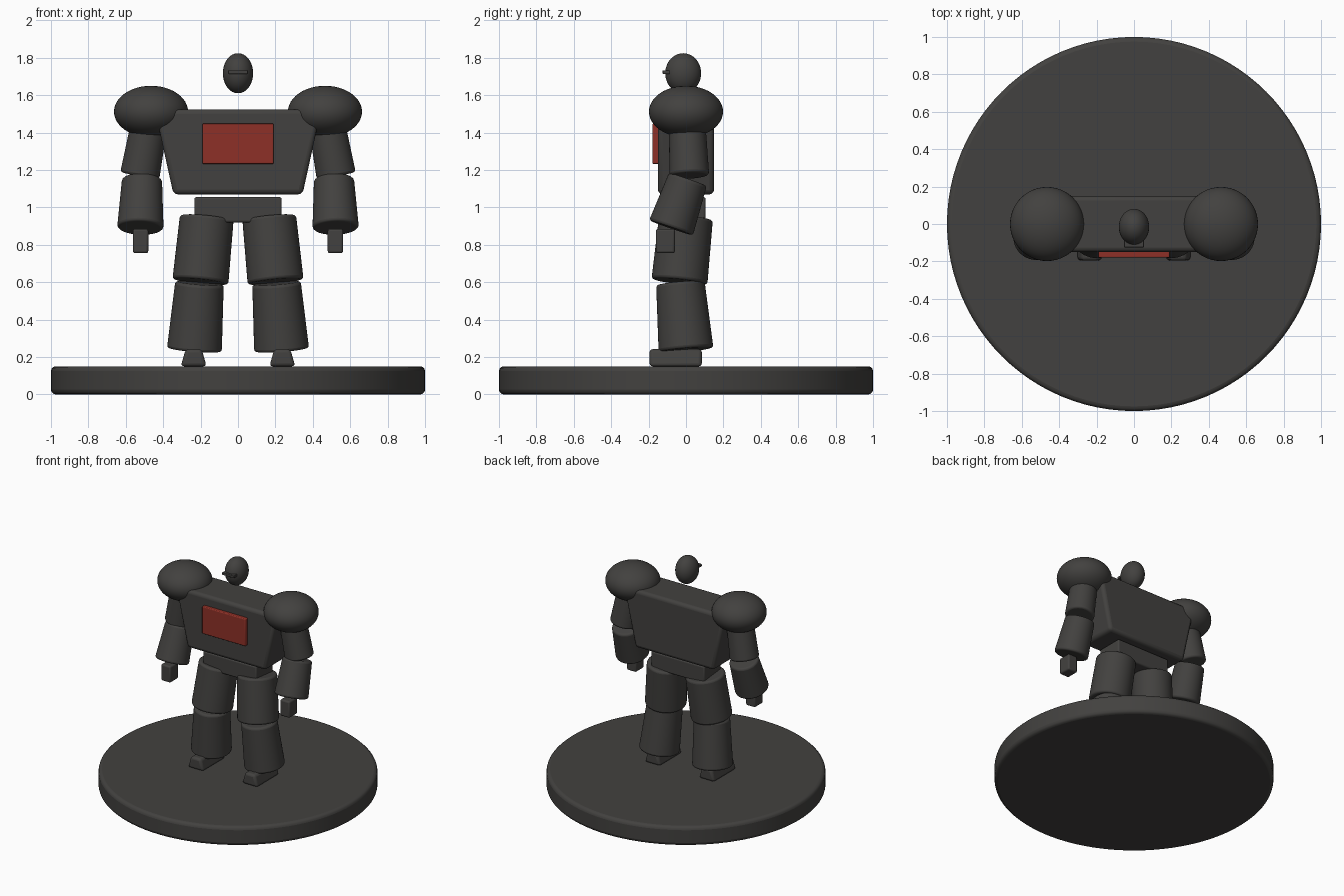
import bpy, math
from mathutils import Vector

if "Cube" in bpy.data.objects:
    bpy.data.objects.remove(bpy.data.objects["Cube"])


def material(name, color):
    m = bpy.data.materials.new(name)
    m.diffuse_color = color
    m.use_nodes = True
    m.node_tree.nodes["Principled BSDF"].inputs["Base Color"].default_value = m.diffuse_color
    return m


charcoal = material("charcoal", (0.055, 0.053, 0.05, 1))
red = material("panel_red", (0.27, 0.03, 0.02, 1))


def finish(name, mat=charcoal, bevel=0.0):
    ob = bpy.context.object
    ob.name = name
    ob.data.materials.append(mat)
    bpy.ops.object.shade_smooth_by_angle(angle=math.radians(40))
    if bevel:
        mod = ob.modifiers.new("bevel", "BEVEL")
        mod.width = bevel
        mod.segments = 3
        mod.limit_method = "ANGLE"
        mod.angle_limit = math.radians(40)
    return ob


def box(name, center, size, taper=1.0, bevel=0.015, mat=charcoal):
    """Box whose top width is the bottom width (size x) times taper."""
    bpy.ops.mesh.primitive_cube_add(size=1, location=center)
    for v in bpy.context.object.data.vertices:
        k = taper if v.co.z > 0 else 1.0
        v.co = (v.co.x * size[0] * k, v.co.y * size[1], v.co.z * size[2])
    return finish(name, mat, bevel)


def limb(name, top, bottom, r_top, r_bottom, bevel=0.015):
    """Tapered round limb running between two joint points."""
    a, b = Vector(bottom), Vector(top)
    bpy.ops.mesh.primitive_cone_add(
        vertices=48, radius1=r_bottom, radius2=r_top, depth=(b - a).length,
        location=(a + b) / 2, rotation=(b - a).to_track_quat("Z", "Y").to_euler())
    return finish(name, bevel=bevel)


def ellipsoid(name, center, radii):
    bpy.ops.mesh.primitive_uv_sphere_add(segments=48, ring_count=24, radius=1, location=center)
    for v in bpy.context.object.data.vertices:
        v.co = [c * r for c, r in zip(v.co, radii)]
    return finish(name)


# Round display base
bpy.ops.mesh.primitive_cylinder_add(vertices=96, radius=1, depth=0.15, location=(0, 0, 0.075))
finish("base", bevel=0.025)

# Torso, chest panel and pelvis
box("torso", (0, 0, 1.297), (0.69, 0.30, 0.455), taper=1.29, bevel=0.025)
box("chest_panel", (0, -0.155, 1.34), (0.38, 0.05, 0.215), bevel=0.006, mat=red)
box("pelvis", (0, 0, 0.987), (0.467, 0.21, 0.136), bevel=0.012)

# Head and visor
ellipsoid("head", (0, -0.015, 1.717), (0.081, 0.096, 0.107))
box("visor", (0, -0.105, 1.723), (0.105, 0.04, 0.02), bevel=0.004)

# Arms and legs on both sides
for side, s in (("right", -1), ("left", 1)):
    ellipsoid(side + "_shoulder", (s * 0.465, 0, 1.512), (0.198, 0.198, 0.138))
    limb(side + "_upper_arm", (s * 0.47, 0.005, 1.47), (s * 0.525, 0.018, 1.17), 0.097, 0.106)
    limb(side + "_forearm", (s * 0.513, 0.01, 1.15), (s * 0.522, -0.08, 0.89), 0.107, 0.124)
    box(side + "_hand", (s * 0.521, -0.11, 0.82), (0.083, 0.102, 0.13), bevel=0.012)
    limb(side + "_thigh", (s * 0.167, 0, 0.945), (s * 0.201, -0.035, 0.603), 0.144, 0.150)
    limb(side + "_shin", (s * 0.206, -0.03, 0.595), (s * 0.233, 0.0, 0.238), 0.130, 0.147)
    box(side + "_foot", (s * 0.237, -0.055, 0.196), (0.138, 0.28, 0.092), taper=0.62, bevel=0.018)
